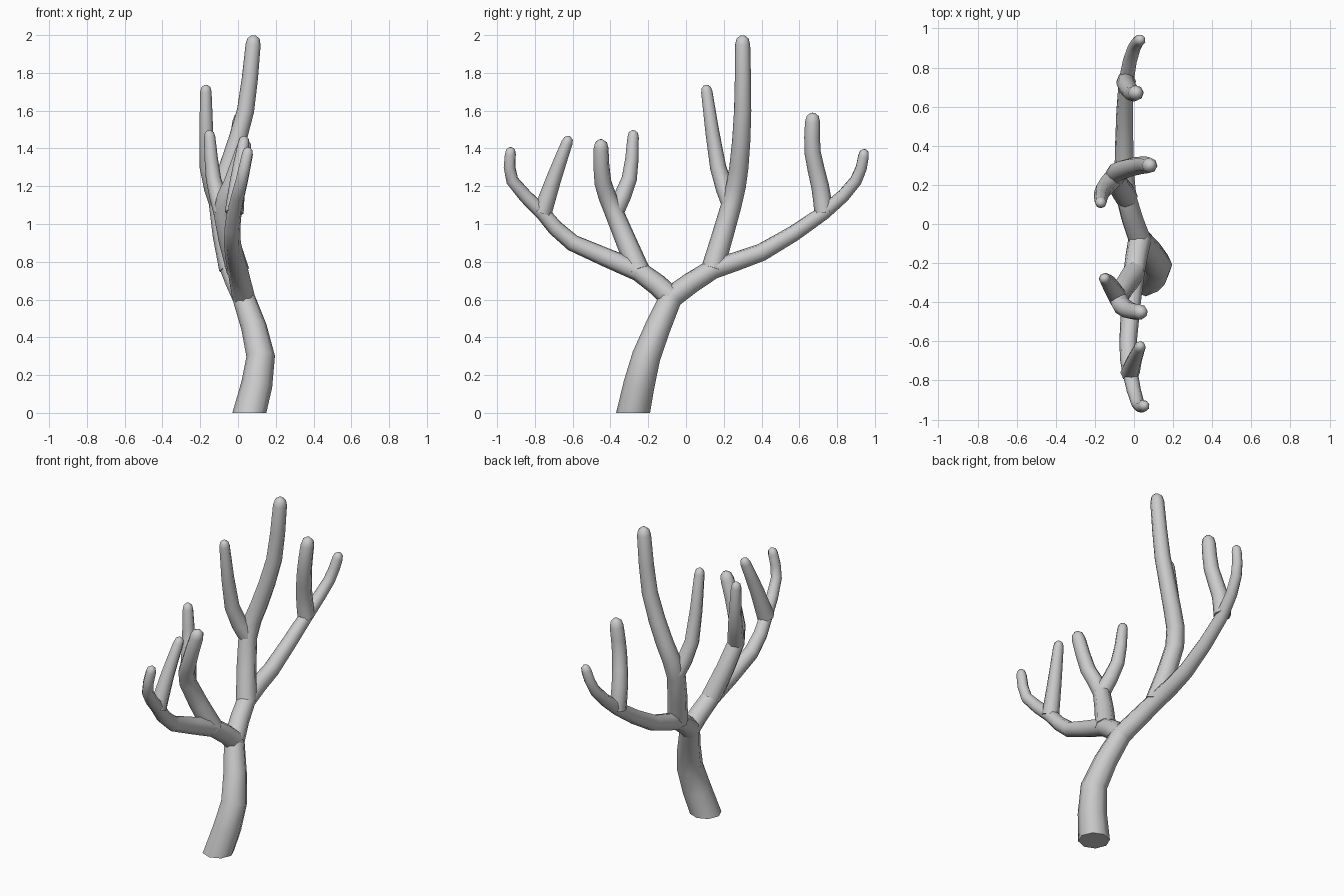
import bpy
import bmesh
import math
from mathutils import Vector

cube = bpy.data.objects.get("Cube")
if cube:
    bpy.data.objects.remove(cube, do_unlink=True)

SIDES = 8
GREY = (0.6, 0.6, 0.6, 1)

bark = bpy.data.materials.new("grey_bark")
bark.use_nodes = True
bark.diffuse_color = GREY
bark.node_tree.nodes["Principled BSDF"].inputs["Base Color"].default_value = GREY


def smooth_path(points):
    """Insert a curved midpoint between every pair of points."""
    before = points[0] * 2 - points[1]
    after = points[-1] * 2 - points[-2]
    padded = [before] + points + [after]
    path = [points[0]]
    for a, b, c, d in zip(padded, padded[1:], padded[2:], padded[3:]):
        path += [(b + c) * 0.5 + (b + c - a - d) / 16, c]
    return path


def direction_at(path, index):
    """Average direction of the path on both sides of a point."""
    direction = Vector()
    if index > 0:
        direction += (path[index] - path[index - 1]).normalized()
    if index < len(path) - 1:
        direction += (path[index + 1] - path[index]).normalized()
    return direction.normalized()


def tapered_radii(path, start_radius, end_radius):
    """Radius shrinking evenly with the distance along the path."""
    travelled = [0]
    for a, b in zip(path, path[1:]):
        travelled.append(travelled[-1] + (b - a).length)
    return [start_radius + (end_radius - start_radius) * distance / travelled[-1]
            for distance in travelled]


def limb(name, start_radius, end_radius, *points, is_trunk=False):
    """Tapered tube along a smoothed path, domed at the tip unless it is the trunk."""
    path = smooth_path([Vector(point) for point in points])
    radii = tapered_radii(path, start_radius, end_radius)
    if not is_trunk:
        tip, outward = path[-1], direction_at(path, len(path) - 1)
        path += [tip + outward * end_radius * 0.8, tip + outward * end_radius * 1.2]
        radii += [end_radius * 0.8, end_radius * 0.3]

    bm = bmesh.new()
    rings = []
    tangent, side = Vector((0, 0, 1)), Vector((1, 0, 0))
    for index, (centre, radius) in enumerate(zip(path, radii)):
        # The trunk keeps its first ring level with the ground
        if index > 0 or not is_trunk:
            heading = direction_at(path, index)
            side = tangent.rotation_difference(heading) @ side
            tangent = heading
        across = tangent.cross(side)
        angles = [math.tau * k / SIDES for k in range(SIDES)]
        rings.append([bm.verts.new(centre + radius * (side * math.cos(angle) + across * math.sin(angle)))
                      for angle in angles])
    for lower, upper in zip(rings, rings[1:]):
        for k in range(SIDES):
            bm.faces.new((lower[k - 1], lower[k], upper[k], upper[k - 1]))
    bm.faces.new(reversed(rings[0]))
    bm.faces.new(rings[-1])

    mesh = bpy.data.meshes.new(name)
    bm.to_mesh(mesh)
    bm.free()
    mesh.materials.append(bark)
    obj = bpy.data.objects.new(name, mesh)
    bpy.context.collection.objects.link(obj)
    bpy.ops.object.select_all(action='DESELECT')
    obj.select_set(True)
    bpy.context.view_layer.objects.active = obj
    bpy.ops.object.shade_smooth_by_angle(angle=math.radians(60))


# Points where limbs divide, shared by parent and child
main_fork = (0.03, -0.08, 0.61)
front_split = (0, -0.25, 0.75)
front_fork = (-0.02, -0.76, 1.06)
front_inner_fork = (-0.08, -0.38, 1.06)
back_split = (-0.04, 0.14, 0.76)
back_fork = (-0.04, 0.73, 1.06)
tall_fork = (-0.1, 0.24, 1.1)

# Trunk bending up to the main fork
limb("trunk", 0.09, 0.06, (0.06, -0.28, 0), (0.12, -0.21, 0.3), main_fork, is_trunk=True)

# Front half of the crown
limb("front_bough", 0.06, 0.03, main_fork, front_split, (-0.03, -0.6, 0.9),
     front_fork, (0.02, -0.92, 1.23), (0.05, -0.93, 1.37))
limb("front_bough_twig", 0.05, 0.03, front_fork, (0, -0.7, 1.24), (0.03, -0.63, 1.43))
limb("front_inner_branch", 0.06, 0.04, front_split, front_inner_fork,
     (-0.03, -0.44, 1.22), (0.03, -0.45, 1.4))
limb("front_inner_twig", 0.05, 0.03, front_inner_fork, (-0.13, -0.3, 1.24), (-0.15, -0.28, 1.46))

# Back half of the crown
limb("back_bough", 0.06, 0.03, main_fork, back_split, (-0.05, 0.4, 0.85),
     back_fork, (0, 0.9, 1.23), (0.03, 0.94, 1.36))
limb("back_bough_twig", 0.05, 0.04, back_fork, (-0.04, 0.71, 1.2),
     (-0.01, 0.67, 1.38), (0.01, 0.67, 1.54))
limb("tall_branch", 0.06, 0.04, back_split, tall_fork, (-0.05, 0.28, 1.3),
     (0.04, 0.3, 1.6), (0.08, 0.3, 1.95))
limb("tall_branch_twig", 0.05, 0.03, tall_fork, (-0.16, 0.17, 1.3), (-0.17, 0.11, 1.7))
